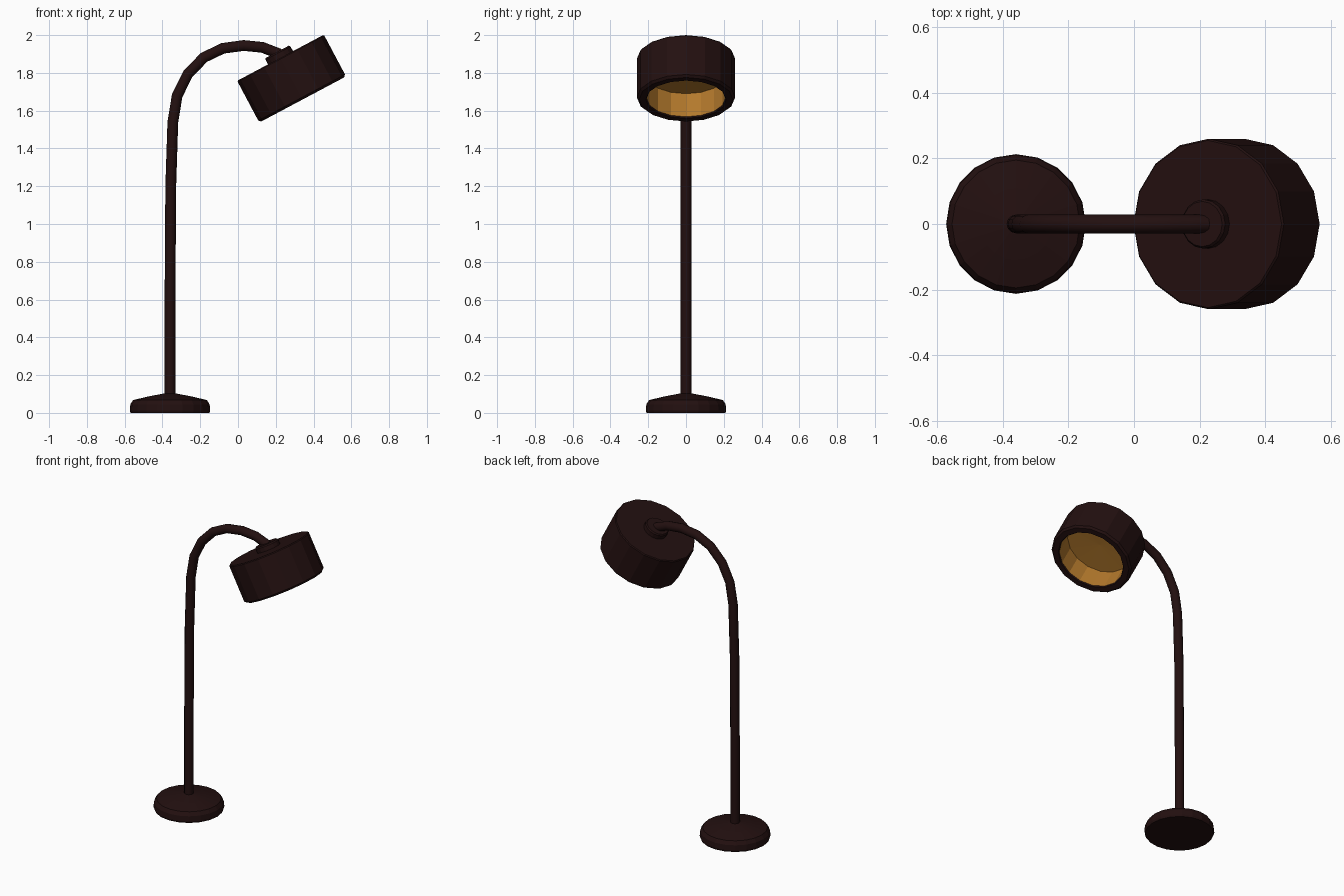
import bpy, bmesh, math
from mathutils import Matrix

if "Cube" in bpy.data.objects:
    bpy.data.objects.remove(bpy.data.objects["Cube"])


def material(name, colour):
    m = bpy.data.materials.new(name)
    m.diffuse_color = (*colour, 1)
    m.use_nodes = True
    m.node_tree.nodes["Principled BSDF"].inputs["Base Color"].default_value = m.diffuse_color
    return m


dark = material("dark brown metal", (0.0165, 0.005, 0.005))
amber = material("amber lining", (0.45, 0.19, 0.025))


def lathe(name, profile, sides, matrix, amber_from=None):
    """Revolve (radius, height) points, closed on the axis at both ends."""
    bm = bmesh.new()
    rings = []
    for r, z in profile:
        if r == 0:
            rings.append([bm.verts.new((0, 0, z))] * sides)
        else:
            rings.append([bm.verts.new((r * math.cos(2 * math.pi * i / sides),
                                        r * math.sin(2 * math.pi * i / sides), z))
                          for i in range(sides)])
    for k in range(len(rings) - 1):
        a, b = rings[k], rings[k + 1]
        for i in range(sides):
            j = (i + 1) % sides
            corners = list(dict.fromkeys([a[i], a[j], b[j], b[i]]))
            f = bm.faces.new(corners)
            f.material_index = int(amber_from is not None and k >= amber_from)
    bmesh.ops.recalc_face_normals(bm, faces=bm.faces)
    bm.transform(matrix)
    me = bpy.data.meshes.new(name)
    bm.to_mesh(me)
    bm.free()
    me.materials.append(dark)
    me.materials.append(amber)
    ob = bpy.data.objects.new(name, me)
    bpy.context.collection.objects.link(ob)
    return ob


# Round weighted base
lathe("base", [(0, 0), (0.208, 0), (0.213, 0.012), (0.21, 0.045), (0.195, 0.068),
               (0.11, 0.088), (0.03, 0.103), (0, 0.103)],
      20, Matrix.Translation((-0.36, 0, 0)))

# Tilted head: origin at the centre of its top disc, axis pointing down-right
tilt = Matrix.Translation((0.225, 0, 1.88)) @ Matrix.Rotation(math.radians(-28), 4, 'Y')
lathe("lamp_head", [(0, 0), (0.255, 0), (0.26, -0.006), (0.26, -0.238), (0.248, -0.25),
                    (0.213, -0.25), (0.208, -0.243), (0.208, -0.105), (0, -0.10)],
      16, tilt, amber_from=6)

# Collar joining stem and head
lathe("collar", [(0, -0.02), (0.075, -0.02), (0.075, 0.028), (0.069, 0.036), (0, 0.036)],
      16, tilt)

# Bent stem
path = [(-0.36, 0.08), (-0.36, 0.6), (-0.356, 1.2), (-0.345, 1.54), (-0.322, 1.68),
        (-0.265, 1.795), (-0.18, 1.882), (-0.08, 1.93), (0.03, 1.945),
        (0.13, 1.935), (0.22, 1.90)]
cu = bpy.data.curves.new("stem", 'CURVE')
cu.dimensions = '3D'
cu.bevel_depth = 0.0285
cu.bevel_resolution = 4
cu.use_fill_caps = True
sp = cu.splines.new('POLY')
sp.points.add(len(path) - 1)
for p, (x, z) in zip(sp.points, path):
    p.co = (x, 0, z, 1)
cu.materials.append(dark)
stem = bpy.data.objects.new("stem", cu)
bpy.context.collection.objects.link(stem)
bpy.context.view_layer.objects.active = stem
stem.select_set(True)
bpy.ops.object.convert(target='MESH')
bpy.ops.object.shade_smooth_by_angle(angle=math.radians(40))
